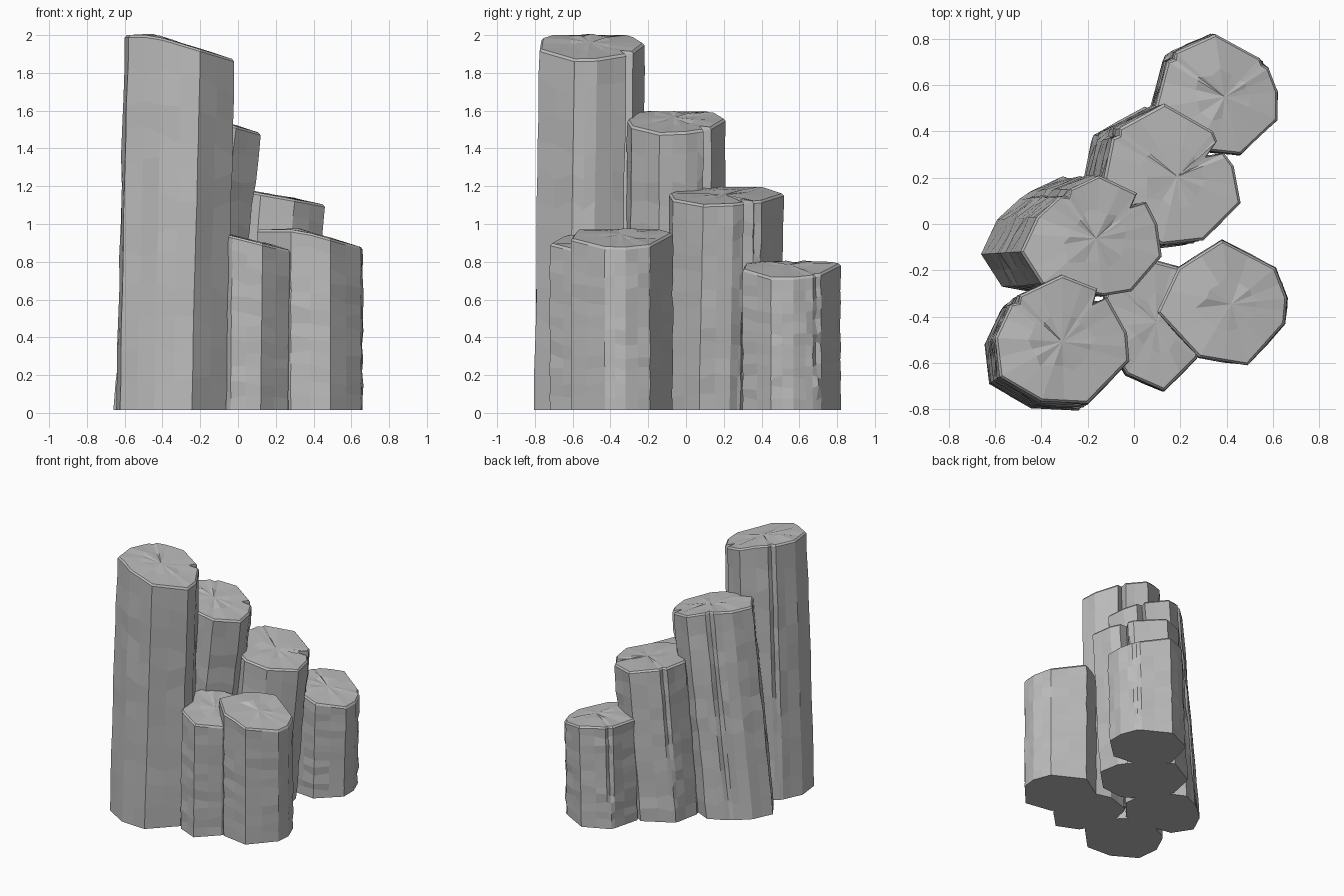
import bpy
import bmesh
import random
from mathutils import Vector

random.seed(7)
cube = bpy.data.objects.get("Cube")
if cube:
    bpy.data.objects.remove(cube, do_unlink=True)

stone = bpy.data.materials.new("grey_stone")
stone.use_nodes = True
GREY = (0.5, 0.5, 0.5, 1)
stone.diffuse_color = GREY
stone.node_tree.nodes["Principled BSDF"].inputs["Base Color"].default_value = GREY

LEVELS = 13
BOTTOM = 0.015


def build_outline(corners, notches):
    """Return (point, crack depth, roughness) around the column."""
    pts = [Vector(c) for c in corners]
    middle = sum(pts, Vector((0, 0))) / len(pts)
    ring = []
    for i, p in enumerate(pts):
        before, after = pts[i - 1], pts[(i + 1) % len(pts)]
        if i in notches:
            # A crack splits this corner into two lips and a groove
            ring.append((p + (before - p).normalized() * 0.03, 0, 0.006))
            ring.append((p, notches[i], 0.012))
            ring.append((p + (after - p).normalized() * 0.03, 0, 0.006))
        else:
            ring.append((p, 0, 0.005))
        ring.append(((p + after) / 2, 0, 0.006))
    return ring, middle


def rock_column(name, corners, ridge, slope, highest, lean=(0, 0), notches={}):
    """Leaning faceted prism with a tilted top; ridge is its height at x = 0."""
    outline, middle = build_outline(corners, notches)
    lean = Vector(lean)
    bm = bmesh.new()

    def top_height(p):
        return min(highest, ridge - slope * p.x)

    # Rough rings from the ground to the rim
    rings = []
    for k in range(LEVELS):
        t = k / (LEVELS - 1)
        ring = []
        for p, depth, rough in outline:
            inward = (middle - p).normalized()
            wobble = random.uniform(-rough, rough) if 0 < k < LEVELS - 1 else 0
            cut = depth * min(1, 0.15 + 1.2 * t)
            q = p + inward * (cut + wobble) + lean * (1 - t)
            step = random.uniform(-0.25, 0.25) / LEVELS if 0 < k < LEVELS - 1 else 0
            rim = top_height(p) - 0.012
            z = BOTTOM + (rim - BOTTOM) * (t + step)
            ring.append(bm.verts.new((q.x, q.y, z)))
        rings.append(ring)

    # Worn rim and uneven cap
    cap = []
    for v in rings[-1]:
        p = v.co.xy.lerp(middle, 0.04)
        cap.append(bm.verts.new((p.x, p.y, top_height(p))))
    rings.append(cap)
    inner = []
    for v in cap:
        p = v.co.xy.lerp(middle, random.uniform(0.45, 0.6))
        inner.append(bm.verts.new((p.x, p.y, top_height(p) + random.uniform(-0.005, 0.008))))
    rings.append(inner)

    n = len(outline)
    for low, high in zip(rings, rings[1:]):
        for i in range(n):
            j = (i + 1) % n
            bm.faces.new((low[i], low[j], high[j], high[i]))
    tip = bm.verts.new((middle.x, middle.y, top_height(middle) + 0.004))
    for i in range(n):
        bm.faces.new((inner[i], inner[(i + 1) % n], tip))
    bm.faces.new(rings[0])
    bmesh.ops.recalc_face_normals(bm, faces=bm.faces)

    mesh = bpy.data.meshes.new(name)
    bm.to_mesh(mesh)
    bm.free()
    mesh.materials.append(stone)
    obj = bpy.data.objects.new(name, mesh)
    bpy.context.collection.objects.link(obj)


# Tallest column, front right
rock_column(
    "tallest_column",
    [(-.52, -.32), (-.31, -.22), (-.13, -.29), (-.03, -.47), (-.02, -.59),
     (-.2, -.775), (-.4, -.765), (-.58, -.66), (-.6, -.49)],
    ridge=1.865, slope=0.3, highest=2, lean=(-.045, -.03),
    notches={0: 0.03, 2: 0.07})

# Second column, leaning strongly
rock_column(
    "second_column",
    [(-.42, .03), (-.3, .14), (-.15, .21), (.04, .12), (.1, 0), (.12, -.14),
     (-.01, -.29), (-.13, -.31), (-.4, -.26), (-.49, -.12)],
    ridge=1.515, slope=0.28, highest=1.595, lean=(-.17, -.01),
    notches={1: 0.03, 3: 0.07})

# Third column
rock_column(
    "third_column",
    [(-.09, .4), (.13, .52), (.34, .4), (.37, .33), (.43, .25), (.46, .09),
     (.3, -.07), (.12, -.09), (-.06, .02), (-.13, .2)],
    ridge=1.185, slope=0.18, highest=1.195, lean=(-.09, -.02),
    notches={0: 0.03, 3: 0.07})

# Lowest column at the back
rock_column(
    "back_column",
    [(.15, .73), (.35, .82), (.57, .7), (.62, .57), (.62, .45),
     (.46, .3), (.27, .32), (.09, .5)],
    ridge=0.89, slope=0.28, highest=0.8, lean=(-.02, 0),
    notches={0: 0.03, 2: 0.02})

# Pair of short columns at the front
rock_column(
    "front_left_column",
    [(.38, -.07), (.61, -.19), (.66, -.32), (.65, -.43), (.49, -.61),
     (.28, -.575), (.1, -.38), (.19, -.19)],
    ridge=1.06, slope=0.28, highest=0.97)
rock_column(
    "front_middle_column",
    [(-.03, -.65), (.13, -.72), (.27, -.58), (.33, -.4), (.24, -.2),
     (.09, -.16), (-.1, -.22), (-.15, -.45)],
    ridge=0.93, slope=0.25, highest=0.95, lean=(-.01, 0),
    notches={6: 0.05})
